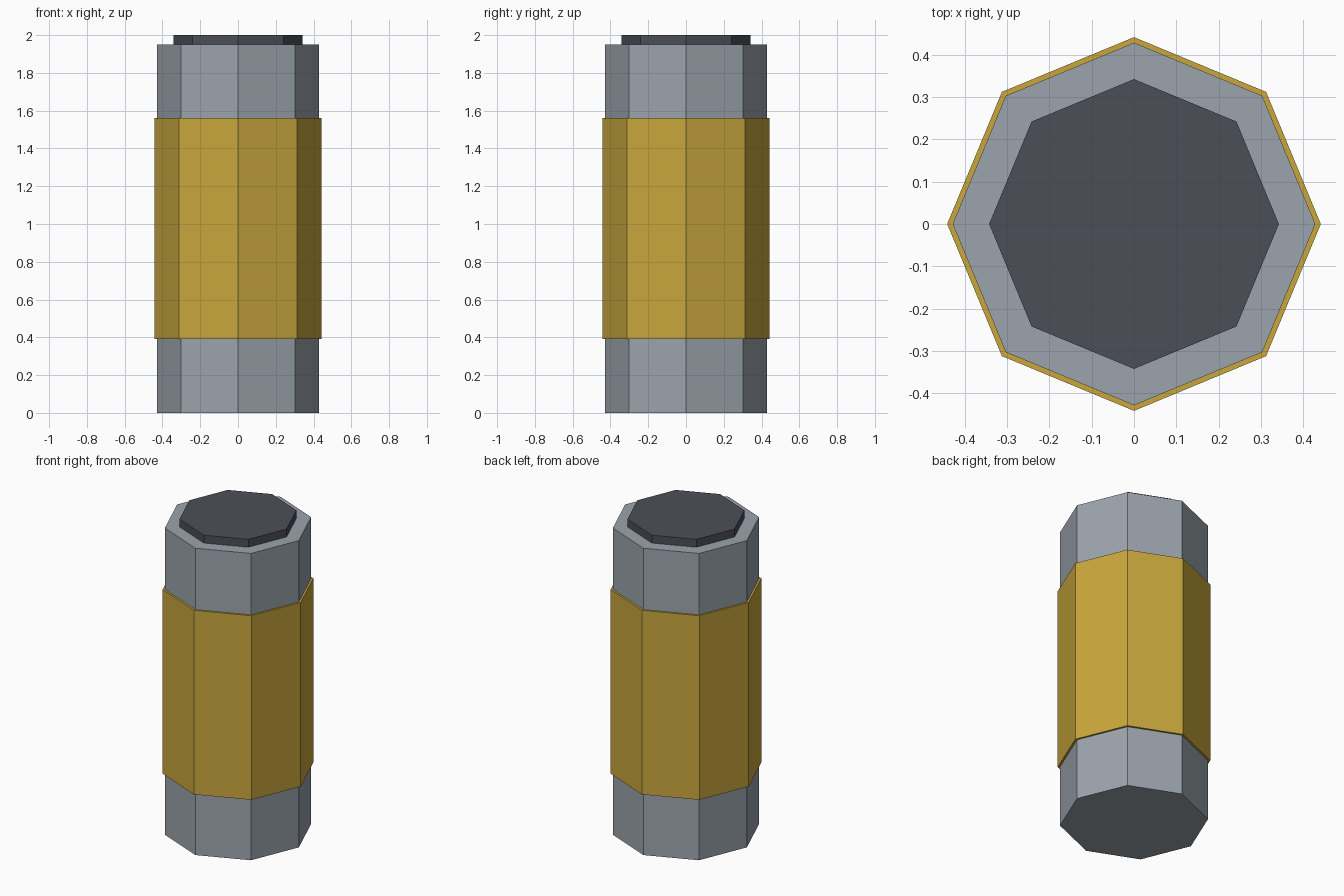
import bpy, bmesh, math

if "Cube" in bpy.data.objects:
    bpy.data.objects.remove(bpy.data.objects["Cube"])


def material(name, rgb):
    """Flat colour from sRGB 0-255 values, converted to linear."""
    lin = [((c / 255 + 0.055) / 1.055) ** 2.4 for c in rgb]
    m = bpy.data.materials.new(name)
    m.diffuse_color = (*lin, 1)
    m.use_nodes = True
    m.node_tree.nodes["Principled BSDF"].inputs["Base Color"].default_value = m.diffuse_color
    return m


def octagon(name, radius, z0, z1, mat):
    """Eight-sided prism with corners on the x and y axes."""
    bm = bmesh.new()
    ring = [bm.verts.new((radius * math.cos(i * math.pi / 4),
                          radius * math.sin(i * math.pi / 4), z0)) for i in range(8)]
    base = bm.faces.new(ring)
    top = bmesh.ops.extrude_face_region(bm, geom=[base], use_keep_orig=True)["geom"]
    bmesh.ops.translate(bm, vec=(0, 0, z1 - z0),
                        verts=[v for v in top if isinstance(v, bmesh.types.BMVert)])
    bmesh.ops.recalc_face_normals(bm, faces=bm.faces)
    mesh = bpy.data.meshes.new(name)
    bm.to_mesh(mesh)
    bm.free()
    mesh.materials.append(mat)
    obj = bpy.data.objects.new(name, mesh)
    bpy.context.collection.objects.link(obj)
    return obj


steel = material("steel_grey", (155, 164, 172))
gold = material("gold", (201, 167, 60))
dark = material("dark_slate", (76, 79, 88))

# Main canister, wrapped label band and raised end cap
octagon("canister_body", 0.428, 0.0, 1.95, steel)
octagon("label_band", 0.441, 0.39, 1.56, gold)
octagon("top_cap", 0.342, 1.95, 2.0, dark)
